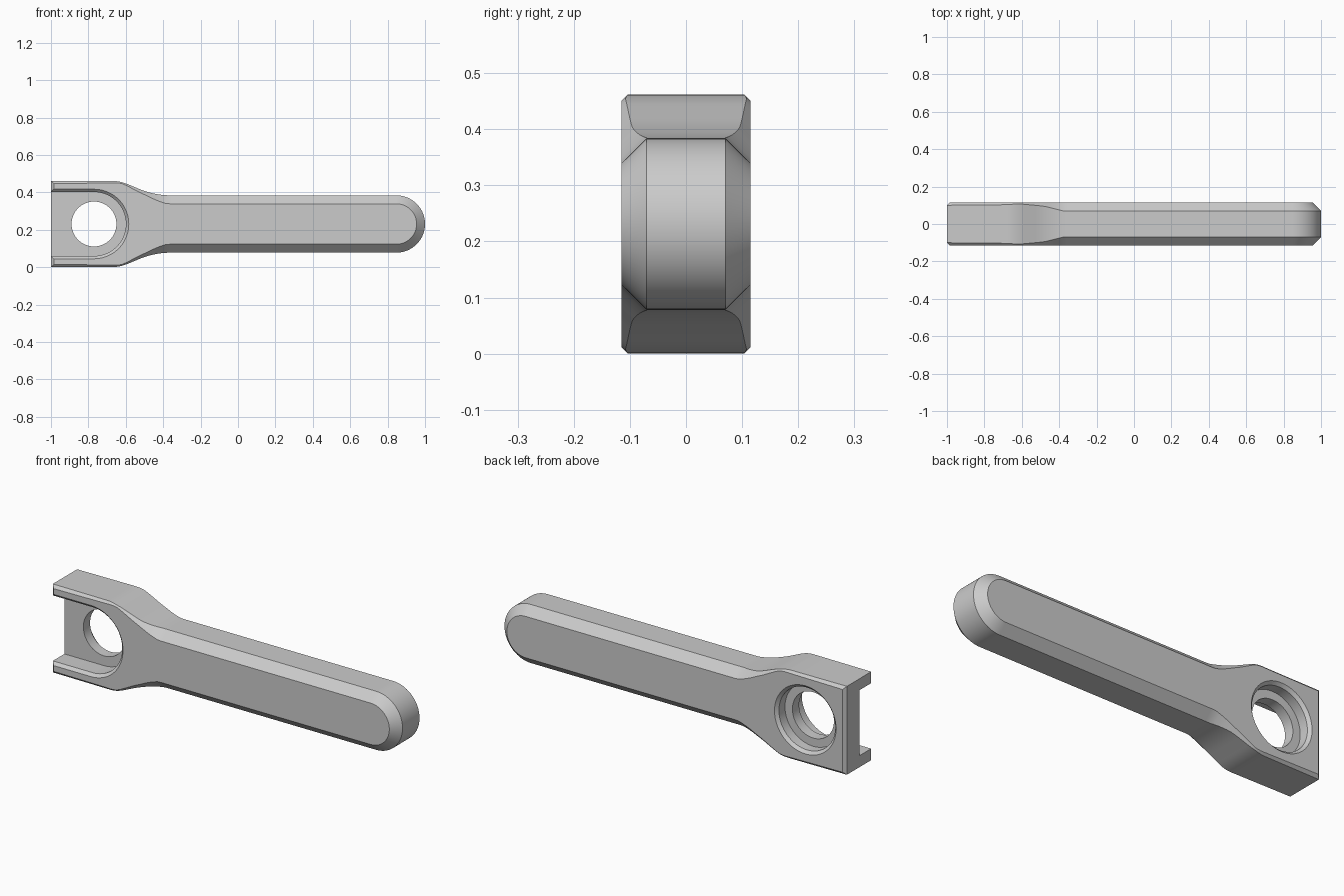
import bpy, bmesh
from math import sin, cos, pi
from mathutils import Vector

if "Cube" in bpy.data.objects:
    bpy.data.objects.remove(bpy.data.objects["Cube"])

ZC = 0.231          # mid height
EYE = -0.77         # x centre of the eye hole


def inset_ring(pts, amounts):
    """Offset a counter-clockwise (x, z) outline inwards with mitred corners."""
    out, n = [], len(pts)
    for i, p in enumerate(pts):
        d1 = (p - pts[i - 1]).normalized()
        d2 = (pts[(i + 1) % n] - p).normalized()
        n1, n2 = Vector((-d1.y, d1.x)), Vector((-d2.y, d2.x))
        out.append(p + (n1 + n2) * (amounts[i] / (1 + n1.dot(n2))))
    return out


def loft(name, rings):
    """Skin rings given as lists of (x, y, z) and close both ends."""
    bm = bmesh.new()
    vs = [[bm.verts.new(c) for c in r] for r in rings]
    for a, b in zip(vs, vs[1:]):
        for i in range(len(a)):
            bm.faces.new((a[i - 1], a[i], b[i], b[i - 1]))
    bm.faces.new(vs[0])
    bm.faces.new(vs[-1])
    bmesh.ops.recalc_face_normals(bm, faces=bm.faces)
    me = bpy.data.meshes.new(name)
    bm.to_mesh(me)
    bm.free()
    ob = bpy.data.objects.new(name, me)
    bpy.context.collection.objects.link(ob)
    return ob


def profile_cutter(name, pts, steps):
    """steps: (y, outward offset) pairs."""
    rings = []
    for y, off in steps:
        ring = inset_ring(pts, [-off] * len(pts))
        rings.append([(p.x, y, p.y + ZC) for p in ring])
    ob = loft(name, rings)
    ob.hide_render = True
    return ob


def bezier(a, b, c, n=8):
    a, b, c = Vector(a), Vector(b), Vector(c)
    return [a * (1 - t) ** 2 + b * 2 * t * (1 - t) + c * t * t
            for t in [i / n for i in range(n + 1)]]


def arc(cx, r, a0, a1, n):
    return [Vector((cx + r * cos(a0 + (a1 - a0) * i / n),
                    r * sin(a0 + (a1 - a0) * i / n))) for i in range(n + 1)]


def chamfer_at(x):
    """Chamfer size: small on the head, wide along the grip."""
    keys = [(-2, .015), (-.72, .015), (-.62, .007), (-.55, .013),
            (-.48, .02), (-.38, .045), (2, .045)]
    for (x0, c0), (x1, c1) in zip(keys, keys[1:]):
        if x <= x1:
            return c0 + (c1 - c0) * (x - x0) / (x1 - x0)


# Handle body: upper half outline from tip to head, mirrored below
upper = arc(0.847, 0.153, 0, pi / 2, 20)
upper += bezier((-.36, .153), (-.45, .154), (-.53, .188))
upper += bezier((-.58, .209), (-.63, .231), (-.68, .231))
upper += [Vector((-1, .231))]
outline = upper + [Vector((p.x, -p.y)) for p in reversed(upper[1:])]
cham = [chamfer_at(p.x) for p in outline]
inner = inset_ring(outline, cham)
W = 0.115
body = loft("wrench_handle", [
    [(p.x, -W, p.y + ZC) for p in inner],
    [(p.x, c - W, p.y + ZC) for p, c in zip(outline, cham)],
    [(p.x, W - c, p.y + ZC) for p, c in zip(outline, cham)],
    [(p.x, W, p.y + ZC) for p in inner]])

# Front U-shaped pocket open at the head end, back counterbore, through hole
u_shape = [Vector((-1.2, -.171))] + arc(EYE, .171, -pi / 2, pi / 2, 40) + [Vector((-1.2, .171))]
cutters = [
    profile_cutter("pocket_cutter", u_shape, [(-.13, .03), (-.1, 0), (-.005, 0)]),
    profile_cutter("counterbore_cutter", arc(EYE, .163, 0, 2 * pi * 63 / 64, 63),
                   [(.13, .03), (.1, 0), (.05, 0)]),
    profile_cutter("hole_cutter", arc(EYE, .12, 0, 2 * pi * 63 / 64, 63),
                   [(-.2, 0), (.2, 0)])]

bpy.context.view_layer.objects.active = body
body.select_set(True)
for c in cutters:
    m = body.modifiers.new(c.name, 'BOOLEAN')
    m.operation = 'DIFFERENCE'
    m.solver = 'EXACT'
    m.object = c
    bpy.ops.object.modifier_apply(modifier=m.name)
for c in cutters:
    bpy.data.objects.remove(c)

bpy.ops.object.shade_smooth_by_angle()
